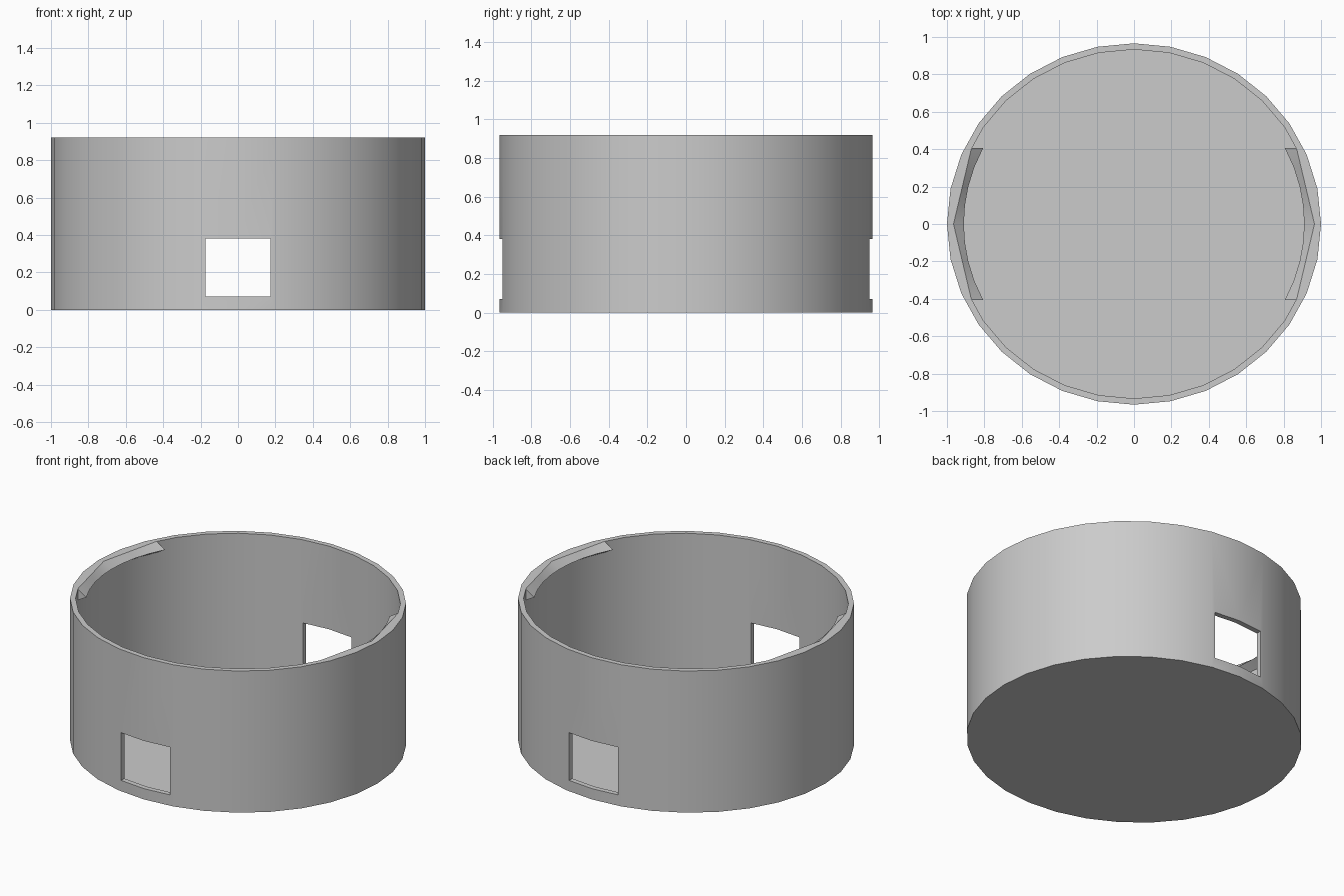
import bpy, bmesh
from math import sin, cos, asin, pi, radians

if "Cube" in bpy.data.objects:
    bpy.data.objects.remove(bpy.data.objects["Cube"], do_unlink=True)

HEIGHT, FLOOR = 0.92, 0.035
OUTER = (1.0, 0.966)
INNER = (0.967, 0.933)
PEAK = (0.91, 0.876)
SIDES = 32

grey = bpy.data.materials.new("plain grey")
grey.use_nodes = True
grey.diffuse_color = (0.6, 0.6, 0.6, 1)
grey.node_tree.nodes["Principled BSDF"].inputs["Base Color"].default_value = (0.6, 0.6, 0.6, 1)


def make_object(name, bm):
    bmesh.ops.recalc_face_normals(bm, faces=bm.faces)
    mesh = bpy.data.meshes.new(name)
    bm.to_mesh(mesh)
    bm.free()
    mesh.materials.append(grey)
    obj = bpy.data.objects.new(name, mesh)
    bpy.context.collection.objects.link(obj)
    return obj


def activate(obj):
    bpy.ops.object.select_all(action='DESELECT')
    obj.select_set(True)
    bpy.context.view_layer.objects.active = obj


def bridge(bm, a, b):
    n = len(a)
    for i in range(n):
        j = (i + 1) % n
        bm.faces.new((a[i], a[j], b[j], b[i]))


# Oval cup: outer wall, rim, inner wall and floor
bm = bmesh.new()
rings = []
for radii, z in ((OUTER, 0), (OUTER, HEIGHT), (INNER, HEIGHT), (INNER, FLOOR)):
    rings.append([bm.verts.new((radii[0] * cos(2 * pi * i / SIDES),
                                radii[1] * sin(2 * pi * i / SIDES), z))
                  for i in range(SIDES)])
for a, b in zip(rings, rings[1:]):
    bridge(bm, a, b)
bm.faces.new(rings[0])
bm.faces.new(rings[-1])
cup = make_object("cup", bm)

# Rectangular opening cut through the front and back walls
bm = bmesh.new()
bmesh.ops.create_cube(bm, size=1)
for v in bm.verts:
    v.co.x *= 0.35
    v.co.y *= 3
    v.co.z = 0.225 + v.co.z * 0.31
cutter = make_object("opening_cutter", bm)
cutter.hide_render = True
activate(cup)
cut = cup.modifiers.new("openings", 'BOOLEAN')
cut.operation = 'DIFFERENCE'
cut.solver = 'EXACT'
cut.object = cutter
bpy.ops.object.modifier_apply(modifier=cut.name)
bpy.data.objects.remove(cutter, do_unlink=True)
bpy.ops.object.shade_smooth_by_angle(angle=radians(30))


# Wedge-shaped snap lip under the rim on each side
def snap_lip(name, side):
    steps, half = 8, 0.405
    end = (INNER[0] * cos(asin(half / INNER[1])), half)
    bm = bmesh.new()
    sections = []
    for i in range(steps + 1):
        y = half * (2 * i / steps - 1)
        wall = (INNER[0] + 0.003) * cos(asin(y / INNER[1]))
        peak = PEAK[0] * cos(asin(y / PEAK[1]))
        chord = INNER[0] + (end[0] - INNER[0]) * abs(y) / half
        points = ((wall, HEIGHT), (chord - 0.002, HEIGHT),
                  (peak, HEIGHT - 0.038), (wall, HEIGHT - 0.075))
        sections.append([bm.verts.new((side * x, y, z)) for x, z in points])
    for a, b in zip(sections, sections[1:]):
        bridge(bm, a, b)
    bm.faces.new(sections[0])
    bm.faces.new(sections[-1])
    lip = make_object(name, bm)
    activate(lip)
    bpy.ops.object.shade_smooth_by_angle(angle=radians(20))


snap_lip("left_snap_lip", 1)
snap_lip("right_snap_lip", -1)
